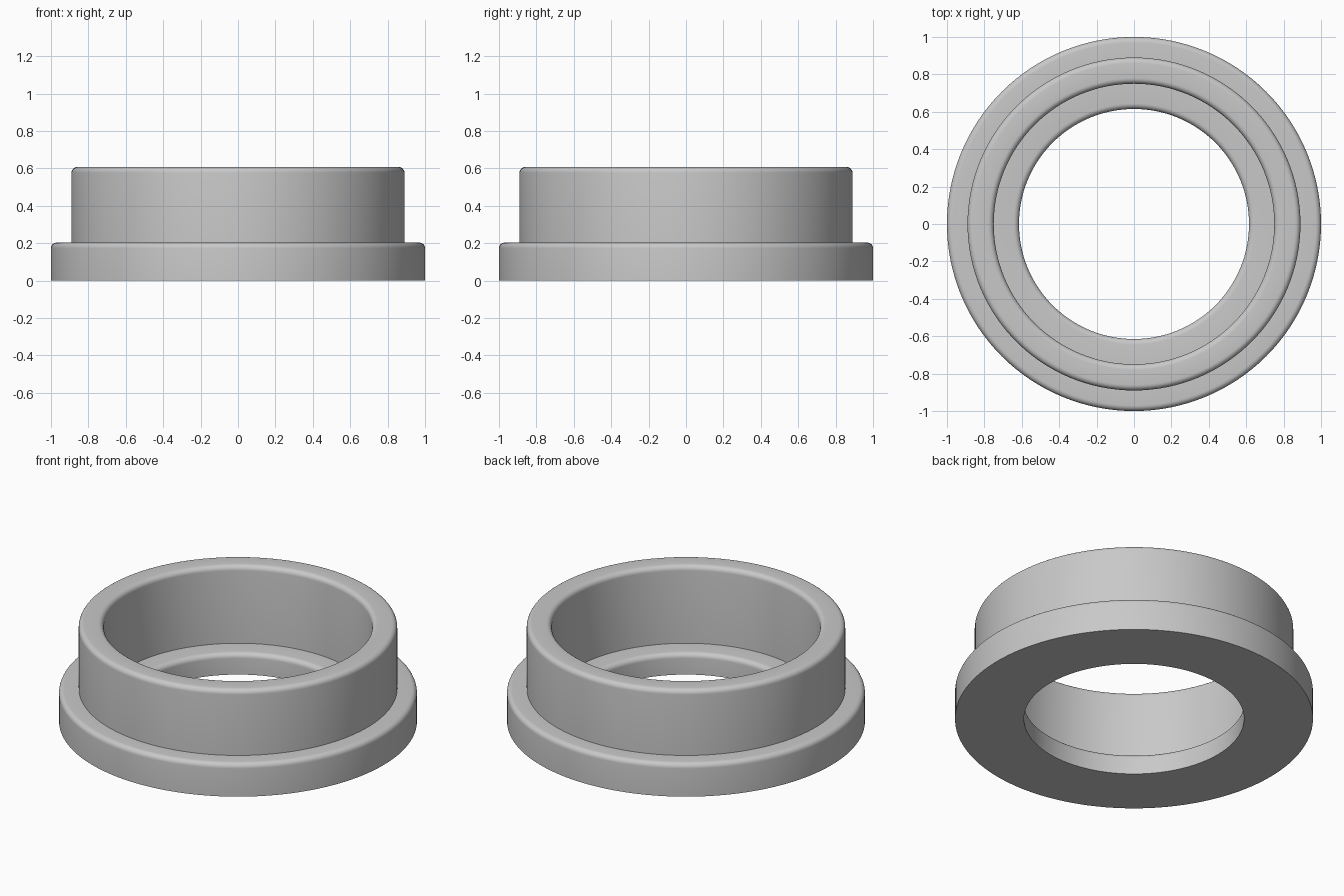
import bpy
import bmesh
import math
from mathutils import Vector

cube = bpy.data.objects.get("Cube")
if cube:
    bpy.data.objects.remove(cube, do_unlink=True)

SEGMENTS = 128
FILLET = 0.03
FILLET_STEPS = 6

# Cross-section of the ring: radius, height, rounded corner or not
corners = [
    (0.615, 0.0, False),    # bottom edge of the hole
    (1.0, 0.0, False),      # bottom edge of the flange
    (1.0, 0.203, True),     # top edge of the flange
    (0.89, 0.203, False),   # flange meets collar
    (0.89, 0.607, True),    # outer rim
    (0.75, 0.607, True),    # inner rim
    (0.75, 0.13, False),    # bore meets inner ledge
    (0.615, 0.13, True),    # ledge edge
]


def rounded_profile(points):
    """Replace each rounded right-angle corner by a quarter arc."""
    result = []
    for i, (r, z, rounded) in enumerate(points):
        corner = Vector((r, z))
        if not rounded:
            result.append(corner)
            continue
        before = Vector(points[i - 1][:2]) - corner
        after = Vector(points[(i + 1) % len(points)][:2]) - corner
        a, b = before.normalized() * FILLET, after.normalized() * FILLET
        for k in range(FILLET_STEPS + 1):
            t = math.pi / 2 * k / FILLET_STEPS
            result.append(corner + a + b - b * math.cos(t) - a * math.sin(t))
    return result


# Lathe the closed section around z
bm = bmesh.new()
profile = [bm.verts.new((p.x, 0, p.y)) for p in rounded_profile(corners)]
edges = [bm.edges.new((v, profile[(i + 1) % len(profile)]))
         for i, v in enumerate(profile)]
bmesh.ops.spin(bm, geom=profile + edges, cent=(0, 0, 0), axis=(0, 0, 1),
               angle=math.tau, steps=SEGMENTS, use_merge=False)
bmesh.ops.remove_doubles(bm, verts=bm.verts, dist=0.0001)
bmesh.ops.recalc_face_normals(bm, faces=bm.faces)
mesh = bpy.data.meshes.new("flanged_ring")
bm.to_mesh(mesh)
bm.free()
ring = bpy.data.objects.new("flanged_ring", mesh)
bpy.context.collection.objects.link(ring)

# Plain grey finish
grey = bpy.data.materials.new("plain_grey")
grey.use_nodes = True
colour = (0.58, 0.58, 0.58, 1)
grey.diffuse_color = colour
grey.node_tree.nodes["Principled BSDF"].inputs["Base Color"].default_value = colour
mesh.materials.append(grey)

# Smooth curves, sharp edges
bpy.ops.object.select_all(action="DESELECT")
ring.select_set(True)
bpy.context.view_layer.objects.active = ring
bpy.ops.object.shade_smooth_by_angle(angle=math.radians(30))
